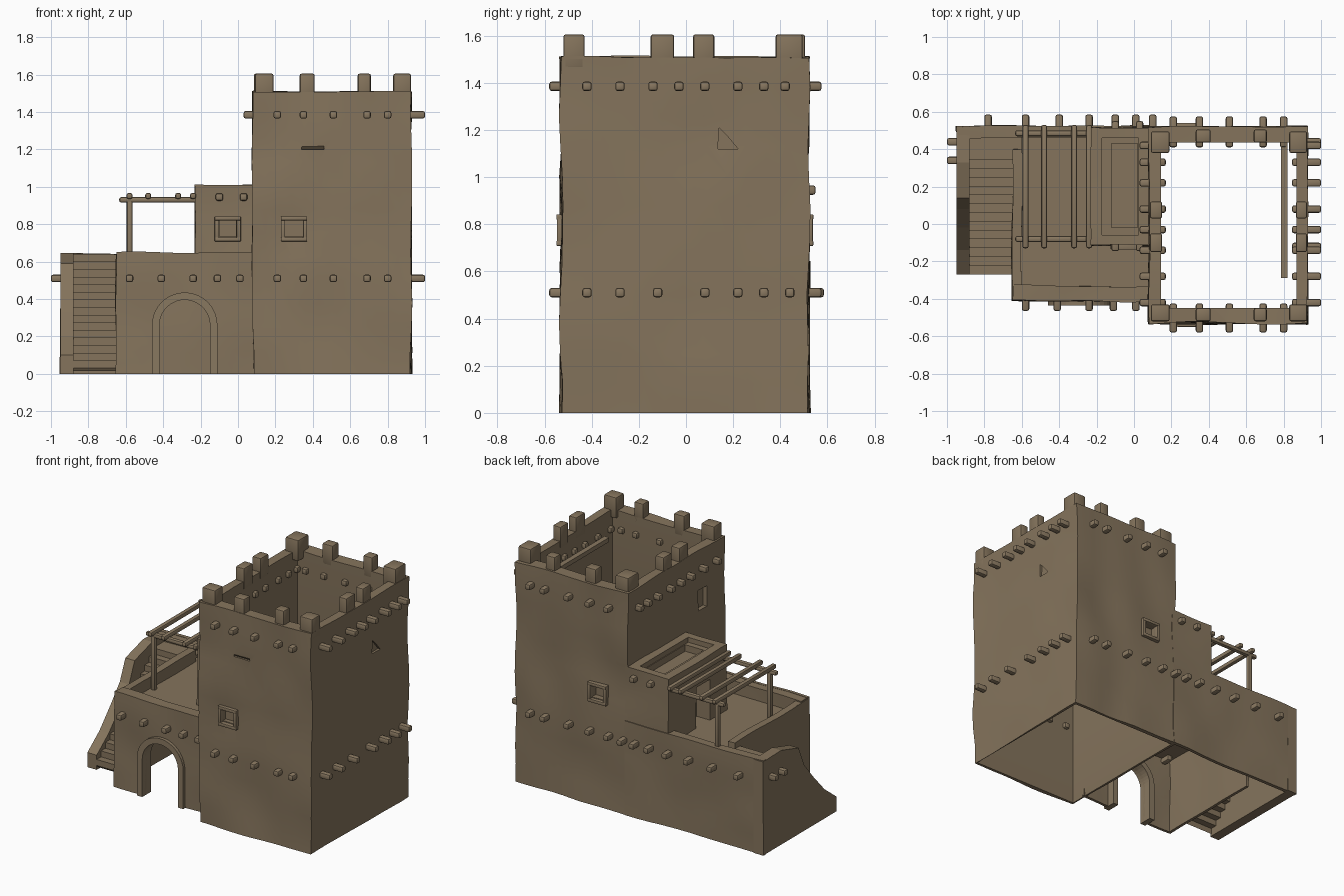
import bpy, bmesh, math
from mathutils import Vector, noise

cube = bpy.data.objects.get("Cube")
if cube:
    bpy.data.objects.remove(cube)


def material(name, rgb):
    m = bpy.data.materials.new(name)
    m.use_nodes = True
    m.diffuse_color = (*rgb, 1)
    m.node_tree.nodes["Principled BSDF"].inputs["Base Color"].default_value = (*rgb, 1)
    return m


ADOBE = material("adobe brown", (0.235, 0.175, 0.108))
TIMBER = material("timber brown", (0.25, 0.188, 0.118))


def finish(name, bm, mat):
    bmesh.ops.recalc_face_normals(bm, faces=bm.faces)
    me = bpy.data.meshes.new(name)
    bm.to_mesh(me)
    bm.free()
    me.materials.append(mat)
    ob = bpy.data.objects.new(name, me)
    bpy.context.collection.objects.link(ob)
    return ob


def activate(ob):
    bpy.ops.object.select_all(action='DESELECT')
    ob.select_set(True)
    bpy.context.view_layer.objects.active = ob


def smooth(ob):
    activate(ob)
    bpy.ops.object.shade_smooth_by_angle(angle=math.radians(35))


def add_box(bm, lo, hi):
    lo, hi = Vector(lo), Vector(hi)
    vs = bmesh.ops.create_cube(bm, size=1)["verts"]
    for v in vs:
        v.co = (lo + hi) / 2 + v.co * (hi - lo)


def roughen(bm, amp, cuts):
    # uneven hand-plastered surface, flat where it meets the ground
    bmesh.ops.subdivide_edges(bm, edges=bm.edges[:], cuts=cuts, use_grid_fill=True)
    for v in bm.verts:
        n = noise.noise_vector(v.co * 3.2)
        v.co.x += amp * 0.6 * n.x
        v.co.y += amp * n.y
        if v.co.z > 0.01:
            v.co.z += amp * 0.5 * n.z


def box(name, lo, hi, mat=ADOBE, amp=0, cuts=10):
    bm = bmesh.new()
    add_box(bm, lo, hi)
    if amp:
        roughen(bm, amp, cuts)
    ob = finish(name, bm, mat)
    if amp:
        smooth(ob)
    return ob


def prism(name, pts, axis, lo, hi, mat=ADOBE):
    # extrude a profile along x (points are y, z) or along y (points are x, z)
    bm = bmesh.new()
    place = (lambda p, t: (t, *p)) if axis == "x" else (lambda p, t: (p[0], t, p[1]))
    face = bm.faces.new([bm.verts.new(place(p, lo)) for p in pts])
    new = bmesh.ops.extrude_face_region(bm, geom=[face])["geom"]
    shift = Vector(place((0, 0), hi - lo))
    bmesh.ops.translate(bm, vec=shift, verts=[g for g in new if isinstance(g, bmesh.types.BMVert)])
    return finish(name, bm, mat)


def cut(ob, *cutters):
    activate(ob)
    for c in cutters:
        mod = ob.modifiers.new("cut", 'BOOLEAN')
        mod.operation, mod.solver, mod.object = 'DIFFERENCE', 'EXACT', c
        bpy.ops.object.modifier_apply(modifier=mod.name)
        bpy.data.objects.remove(c)
    smooth(ob)


def bars(name, spans, width=0.011):
    bm = bmesh.new()
    for lo, hi in spans:
        add_box(bm, lo, hi)
    bmesh.ops.bevel(bm, geom=bm.edges[:], offset=width, segments=2, affect='EDGES', profile=0.5)
    ob = finish(name, bm, TIMBER)
    smooth(ob)
    return ob


R = 0.02  # half thickness of a roof beam


def beam_row(name, along, places, lo, hi, z):
    # beam ends that run along one axis, repeated on the other
    if along == "y":
        bars(name, [((p - R, lo, z - R), (p + R, hi, z + R)) for p in places])
    else:
        bars(name, [((lo, p - R, z - R), (hi, p + R, z + R)) for p in places])


# Tower shell, open at top and bottom, thinning towards the ground
tower = box("tower_walls", (0.08, -0.53, 0), (0.925, 0.515, 1.51), amp=0.022, cuts=11)
flare = box("flare", (0.145, -0.45, -0.01), (0.87, 0.435, 0.3))
for v in flare.data.vertices:
    if v.co.z < 0:
        v.co.x += 0.045 if v.co.x > 0.5 else -0.052
        v.co.y += 0.06 if v.co.y > 0 else -0.06
cut(tower,
    box("hollow", (0.145, -0.45, -0.2), (0.87, 0.435, 1.8)),
    flare,
    box("front_recess", (0.25, -0.7, 0.735), (0.35, -0.49, 0.82)),
    box("back_recess", (0.25, 0.475, 0.735), (0.35, 0.7, 0.82)),
    box("side_recess", (0, -0.34, 1.1), (0.11, -0.25, 1.24)),
    prism("side_chip", [(0.135, 1.12), (0.22, 1.12), (0.17, 1.18), (0.14, 1.21)], "x", 0.905, 1),
    prism("front_chip", [(-0.57, 1.2), (-0.515, 1.2), (-0.57, 1.26)], "x", 0.34, 0.46))

# Battlements
bm = bmesh.new()
xs = [(0.09, 0.19), (0.33, 0.41), (0.64, 0.71), (0.83, 0.925)]
ys = [(-0.52, -0.43), (-0.15, -0.05), (0.03, 0.12), (0.38, 0.495)]
for a, b in (xs[0], xs[3]):
    for c, d in (ys[0], ys[3]):
        add_box(bm, (a, c, 1.46), (b, d, 1.605))
for a, b in xs[1:3]:
    add_box(bm, (a, -0.52, 1.46), (b, -0.45, 1.605))
    add_box(bm, (a, 0.435, 1.46), (b, 0.505, 1.605))
for c, d in ys[1:3]:
    add_box(bm, (0.085, c, 1.46), (0.15, d, 1.605))
    add_box(bm, (0.865, c, 1.46), (0.925, d, 1.605))
bmesh.ops.bevel(bm, geom=bm.edges[:], offset=0.01, segments=2, affect='EDGES', profile=0.5)
smooth(finish("battlements", bm, ADOBE))

# Tower beam ends
tx = [0.21, 0.35, 0.51, 0.69, 0.8]
ty = [-0.42, -0.28, -0.14, -0.03, 0.08, 0.22, 0.33, 0.42]
for level, z in (("lower", 0.51), ("upper", 1.385)):
    beam_row(level + "_front_beams", "y", tx, -0.58, -0.425, z)
    beam_row(level + "_back_beams", "y", tx, 0.41, 0.575, z)
    side = ty if level == "upper" else [-0.42, -0.28, -0.12, 0.08, 0.22, 0.33, 0.44]
    beam_row(level + "_right_beams", "x", side, 0.845, 1.0, z)
beam_row("upper_left_beams", "x", ty, 0.03, 0.17, 1.385)
box("loose_pole", (0.785, -0.29, 1.37), (0.82, 0.45, 1.4), TIMBER)

# Lower house: thin walls with an arched doorway, thicker parapets above the floor
CX, SPRING = -0.285, 0.26


def arch(r, steps=20):
    return [(CX + r * math.cos(math.pi * i / steps), SPRING + r * math.sin(math.pi * i / steps))
            for i in range(steps + 1)]


front = box("house_front_wall", (-0.65, -0.41, 0), (0.1, -0.39, 0.65), amp=0.016)
door = arch(0.135)
cut(front, prism("doorway", [(CX + 0.135, -0.1)] + door + [(CX - 0.135, -0.1)], "y", -0.6, -0.2))
outer = arch(0.175)
prism("door_surround", [(CX + 0.175, 0)] + outer + [(CX - 0.175, 0), (CX - 0.135, 0)]
      + door[::-1] + [(CX + 0.135, 0)], "y", -0.435, -0.34, TIMBER)
box("front_parapet", (-0.645, -0.4, 0.53), (0.1, -0.33, 0.648), amp=0.016)
box("house_left_wall", (-0.65, -0.405, 0), (-0.63, 0.39, 0.64), amp=0.016)
box("left_parapet", (-0.645, -0.4, 0.53), (-0.6, 0.39, 0.64), amp=0.016)
box("house_back_wall", (-0.95, 0.495, 0), (0.1, 0.52, 0.64), amp=0.016)
box("back_parapet", (-0.945, 0.455, 0.53), (0.1, 0.515, 0.638), amp=0.016)
box("terrace_floor", (-0.64, -0.395, 0.53), (0.1, 0.5, 0.56))
beam_row("house_front_beams", "y", [-0.58, -0.41, -0.24, -0.11, 0.01], -0.465, -0.32, 0.51)
beam_row("house_back_beams", "y", [-0.78, -0.58, -0.4, -0.24, -0.1, 0.01, 0.1], 0.44, 0.585, 0.51)
beam_row("house_left_beams", "x", [0.34, 0.44], -1.0, -0.86, 0.51)

# Outside stair, its landing and its sloping outer wall
N, Y0, Y1, Z0, Z1 = 14, -0.27, 0.39, 0.03, 0.6
dy, dz = (Y1 - Y0) / N, (Z1 - Z0) / N
steps = []
for i in range(N):
    steps += [(Y0 + i * dy, Z0 + i * dz), (Y0 + i * dy, Z0 + (i + 1) * dz)]
steps.append((Y1, Z1))
under = [(y + 0.01, z - 0.014) for y, z in reversed(steps)]
prism("stairs", steps + under, "x", -0.89, -0.64)
box("stair_landing", (-0.89, 0.385, 0.58), (-0.6, 0.47, 0.6))
prism("stair_outer_wall", [(-0.27, 0), (0.525, 0), (0.525, 0.64), (0.33, 0.645), (0.14, 0.59), (0.08, 0.45),
                           (-0.02, 0.33), (-0.14, 0.2), (-0.27, 0.1)], "x", -0.95, -0.88)

# Rooftop room with a sunken roof, a window and a door
room = box("roof_room", (-0.23, -0.115, 0.545), (0.1, 0.515, 1.01), amp=0.012, cuts=8)
cut(room,
    box("roof_tray", (-0.17, -0.06, 0.975), (0.025, 0.46, 1.2)),
    box("roof_well", (-0.12, -0.02, 0.93), (0.02, 0.43, 1.2)),
    box("window_recess", (-0.1, -0.3, 0.735), (-0.01, -0.07, 0.82)),
    box("door_recess", (-0.4, 0.07, 0.56), (-0.13, 0.22, 0.84)))
beam_row("room_front_beams", "y", [-0.1, 0.03], -0.145, -0.07, 0.945)
beam_row("room_back_beams", "y", [-0.1, 0.03], 0.45, 0.55, 0.945)


# Window surrounds
def window_frame(name, x, y, z=0.775):
    w, h, t = 0.07, 0.067, 0.022
    bars(name, [((x - w, y - 0.02, z + h - t), (x + w, y + 0.02, z + h)),
                ((x - w, y - 0.02, z - h), (x + w, y + 0.02, z - h + t)),
                ((x - w, y - 0.018, z - h), (x - w + t, y + 0.018, z + h)),
                ((x + w - t, y - 0.018, z - h), (x + w, y + 0.018, z + h))], 0.004)


window_frame("tower_front_window", 0.3, -0.53)
window_frame("tower_back_window", 0.3, 0.52)
window_frame("room_window", -0.055, -0.117)

# Pergola
P = 0.016
bars("pergola_poles", [((x - P, -0.13, 0.935), (x + P, 0.53, 0.967)) for x in (-0.58, -0.48, -0.32, -0.24)])
bars("pergola_rails", [((-0.635, y - P, 0.915), (-0.19, y + P, 0.945)) for y in (-0.08, 0.485)])
bars("pergola_posts", [((-0.595, y - P, 0.54), (-0.563, y + P, 0.93)) for y in (-0.08, 0.485)])
